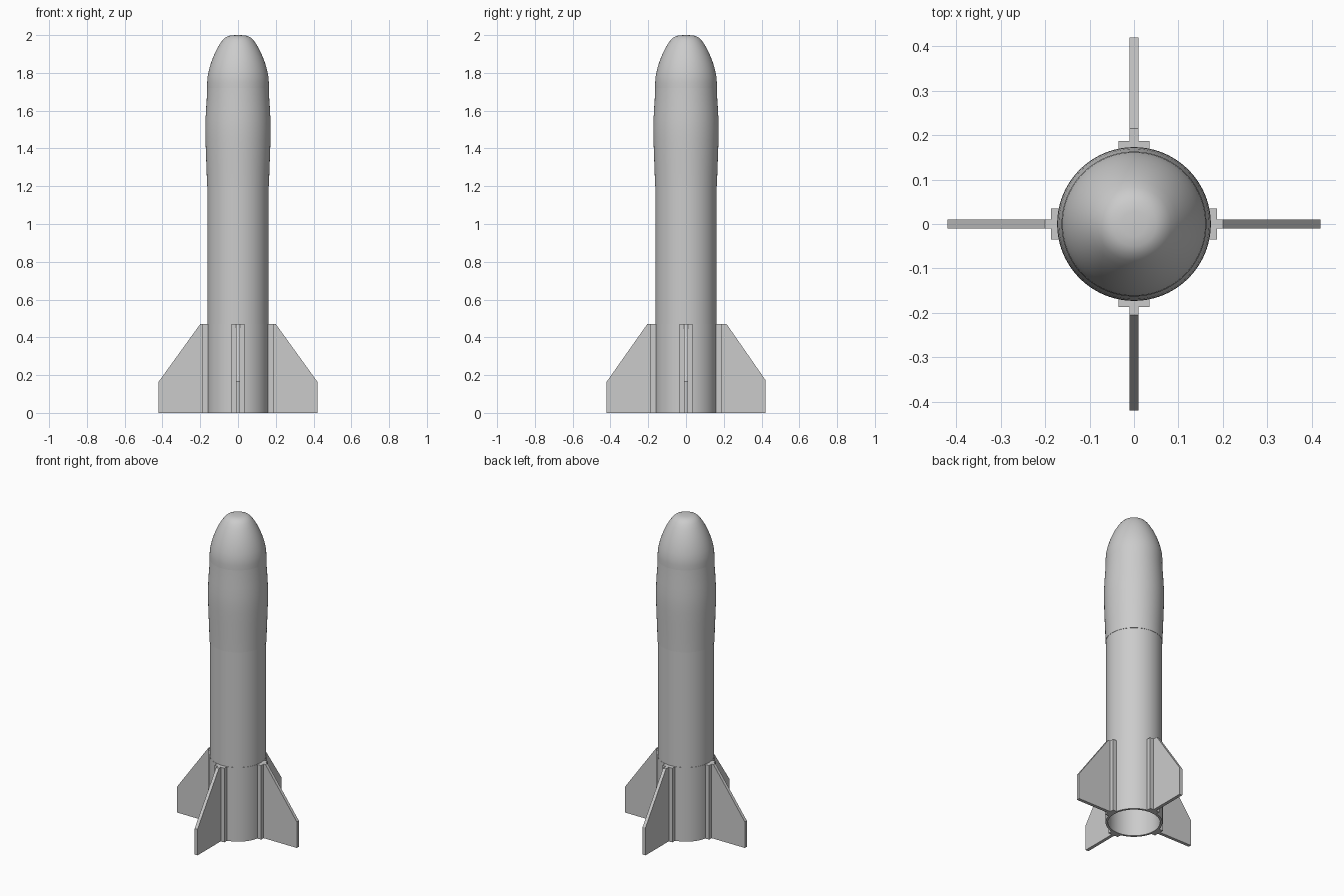
import bpy
import math
from mathutils import Matrix

cube = bpy.data.objects.get("Cube")
if cube:
    bpy.data.objects.remove(cube, do_unlink=True)

# One flat grey for the whole rocket
grey = bpy.data.materials.new("light grey")
grey.use_nodes = True
COLOUR = (0.6, 0.6, 0.6, 1)
grey.diffuse_color = COLOUR
grey.node_tree.nodes["Principled BSDF"].inputs["Base Color"].default_value = COLOUR


def add_object(name, verts, faces):
    mesh = bpy.data.meshes.new(name)
    mesh.from_pydata(verts, [], faces)
    mesh.materials.append(grey)
    obj = bpy.data.objects.new(name, mesh)
    bpy.context.collection.objects.link(obj)
    return obj


def lathe(name, profile, closed=False, steps=96):
    """Spin (radius, height) points, listed upward on the outside, about z."""
    verts, rings = [], []
    for r, z in profile:
        start = len(verts)
        if r == 0:
            verts.append((0, 0, z))
            rings.append([start] * steps)
        else:
            for i in range(steps):
                a = math.tau * i / steps
                verts.append((r * math.cos(a), r * math.sin(a), z))
            rings.append(list(range(start, start + steps)))
    pairs = list(zip(rings, rings[1:]))
    if closed:
        pairs.append((rings[-1], rings[0]))
    faces = []
    for low, high in pairs:
        for i in range(steps):
            j = (i + 1) % steps
            face = list(dict.fromkeys((low[i], low[j], high[j], high[i])))
            if len(face) > 2:
                faces.append(face)
    obj = add_object(name, verts, faces)
    bpy.ops.object.select_all(action="DESELECT")
    obj.select_set(True)
    bpy.context.view_layer.objects.active = obj
    bpy.ops.object.shade_smooth_by_angle(angle=math.radians(35))
    return obj


def extrude_outline(name, outline, half, angle):
    """Thicken a (distance from axis, height) outline and turn it about z."""
    n = len(outline)
    verts = [(x, side, z) for side in (-half, half) for x, z in outline]
    faces = [list(range(n)), list(range(2 * n - 1, n - 1, -1))]
    faces += [(i, i + n, (i + 1) % n + n, (i + 1) % n) for i in range(n)]
    obj = add_object(name, verts, faces)
    obj.data.transform(Matrix.Rotation(angle, 4, "Z"))
    return obj


# Hollow body tube and the thin sleeve that carries the fins
lathe("body_tube", [(0.162, 0), (0.162, 1.3), (0.15, 1.3), (0.15, 0)], closed=True)
FIN_TOP = 0.47
lathe("fin_sleeve", [(0.1635, 0), (0.1635, FIN_TOP), (0.161, FIN_TOP), (0.161, 0)], closed=True)

# Swollen payload section
lathe("payload_section", [
    (0.161, 1.2), (0.164, 1.2), (0.166, 1.28), (0.17, 1.38), (0.172, 1.45),
    (0.173, 1.5), (0.172, 1.55), (0.169, 1.61), (0.165, 1.67), (0.163, 1.72)])

# Rounded nose
lathe("nose_cone", [
    (0.163, 1.72), (0.163, 1.75), (0.161, 1.78), (0.154, 1.815), (0.144, 1.85),
    (0.131, 1.885), (0.115, 1.92), (0.098, 1.95), (0.083, 1.972), (0.068, 1.987),
    (0.05, 1.996), (0.028, 1.999), (0, 2)])

# Four fins, each on a flat mounting plate
for side, turn, crease, tip in (
        ("left", 0, 0.2, 0.165), ("back", 1, 0.215, 0.175),
        ("right", 2, 0.2, 0.165), ("front", 3, 0.205, 0.165)):
    angle = turn * math.pi / 2
    extrude_outline(side + "_fin", [
        (0.18, 0), (0.42, 0), (0.42, tip), (crease, FIN_TOP), (0.18, FIN_TOP)], 0.01, angle)
    extrude_outline(side + "_fin_mount", [
        (0.155, 0), (0.187, 0), (0.187, FIN_TOP), (0.155, FIN_TOP)], 0.035, angle)
